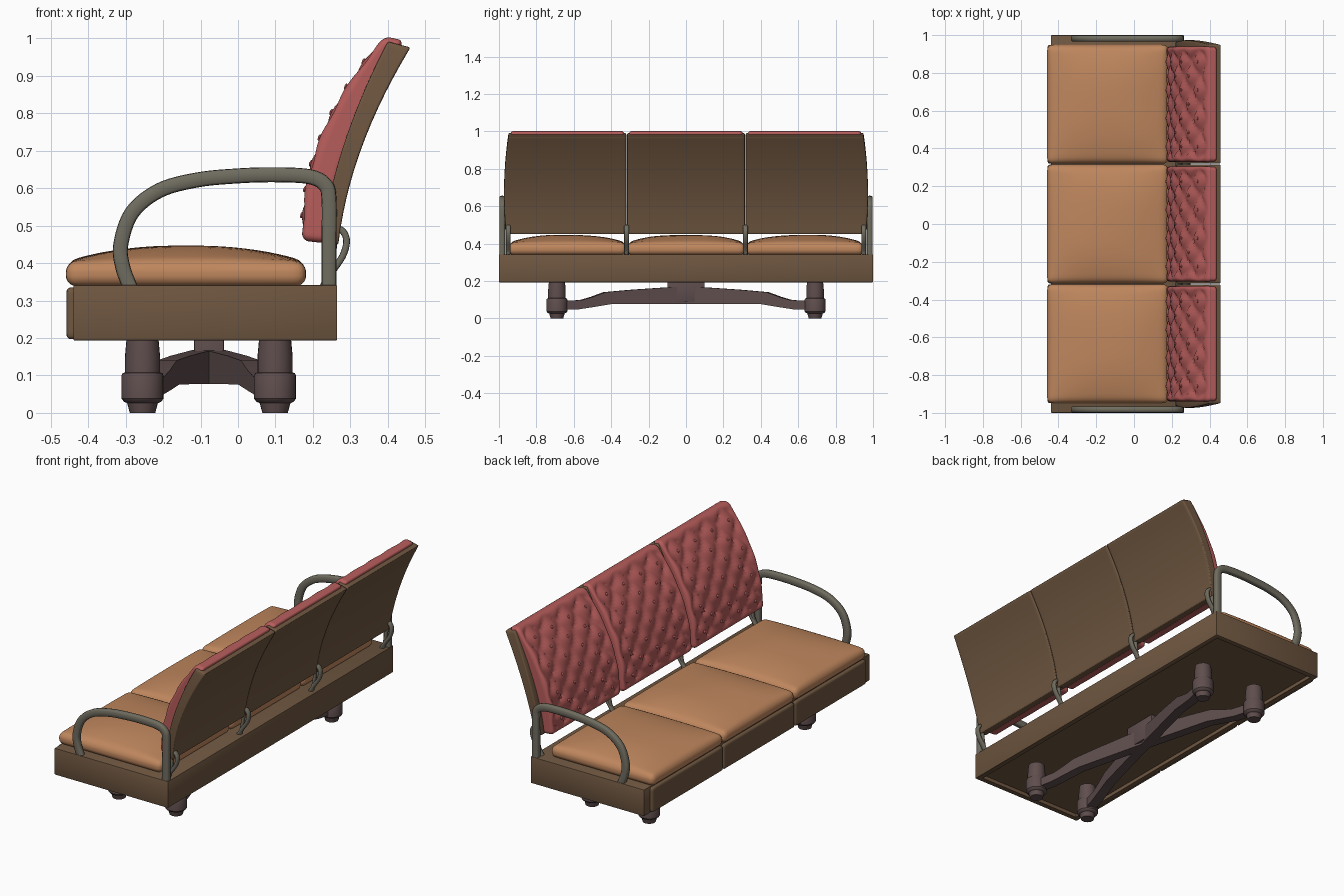
import bpy, bmesh, math
from mathutils import Vector, Matrix

if "Cube" in bpy.data.objects:
    bpy.data.objects.remove(bpy.data.objects["Cube"])


def mat(name, r, g, b):
    m = bpy.data.materials.new(name)
    m.diffuse_color = (r, g, b, 1)
    m.use_nodes = True
    m.node_tree.nodes["Principled BSDF"].inputs["Base Color"].default_value = m.diffuse_color
    return m


BROWN = mat("brown_wood", 0.16, 0.095, 0.052)
TAN = mat("tan_leather", 0.52, 0.24, 0.11)
RED = mat("red_leather", 0.47, 0.11, 0.105)
METAL = mat("grey_metal", 0.16, 0.15, 0.115)
IRON = mat("dark_iron", 0.115, 0.075, 0.075)


def finish(bm, name, m, angle=35):
    bmesh.ops.recalc_face_normals(bm, faces=bm.faces)
    me = bpy.data.meshes.new(name)
    bm.to_mesh(me)
    bm.free()
    me.polygons.foreach_set("use_smooth", [True] * len(me.polygons))
    me.set_sharp_from_angle(angle=math.radians(angle))
    me.materials.append(m)
    ob = bpy.data.objects.new(name, me)
    bpy.context.collection.objects.link(ob)
    return ob


def rounded_box(name, m, half, r, cuts, shape):
    """Rounded box whose points are passed through shape(Vector) -> position."""
    bm = bmesh.new()
    bmesh.ops.create_cube(bm, size=2)
    bmesh.ops.subdivide_edges(bm, edges=bm.edges[:], cuts=cuts, use_grid_fill=True)
    for v in bm.verts:
        p = Vector([math.sin(c * math.pi / 2) * h for c, h in zip(v.co, half)])
        q = Vector([max(-(h - r), min(h - r, c)) for c, h in zip(p, half)])
        d = p - q
        v.co = shape(q + d.normalized() * r if d.length > 1e-6 and
                     max(abs(a) - h for a, h in zip(p, half)) > -1e-6 else p)
    return finish(bm, name, m)


def spline(pts, n=6):
    """Catmull-Rom smoothing of 2D points."""
    P = [Vector(p) for p in pts]
    P = [2 * P[0] - P[1]] + P + [2 * P[-1] - P[-2]]
    out = []
    for a, b, c, d in zip(P, P[1:], P[2:], P[3:]):
        for i in range(n):
            t = i / n
            out.append(0.5 * (2 * b + (c - a) * t + (2 * a - 5 * b + 4 * c - d) * t * t
                              + (3 * b - a - 3 * c + d) * t ** 3))
    return out + [P[-2]]


def sweep(name, m, pts, hw, hd, y):
    """Rounded strap along an xz path."""
    path = spline(pts)
    bm, rings = bmesh.new(), []
    for i, p in enumerate(path):
        t = (path[min(i + 1, len(path) - 1)] - path[max(i - 1, 0)]).normalized()
        ring = []
        for k in range(12):
            c, s = math.cos(k * math.pi / 6), math.sin(k * math.pi / 6)
            u = math.copysign(abs(c) ** 0.55, c) * hw
            w = math.copysign(abs(s) ** 0.55, s) * hd
            ring.append(bm.verts.new((p.x - t.y * u, y + w, p.y + t.x * u)))
        rings.append(ring)
    for a, b in zip(rings, rings[1:]):
        for k in range(12):
            bm.faces.new((a[k], a[k - 1], b[k - 1], b[k]))
    bm.faces.new(rings[0])
    bm.faces.new(rings[-1])
    return finish(bm, name, m, 50)


def box(name, m, lo, hi, bevel=0.004, recess=0):
    bm = bmesh.new()
    bmesh.ops.create_cube(bm, size=1)
    for v in bm.verts:
        v.co = [l + (c + 0.5) * (h - l) for c, l, h in zip(v.co, lo, hi)]
    bmesh.ops.bevel(bm, geom=bm.edges[:], offset=bevel, segments=2, affect='EDGES', profile=0.5)
    if recess:
        bm.normal_update()
        f = max((f for f in bm.faces if f.normal.z < -0.99), key=lambda f: f.calc_area())
        bmesh.ops.inset_region(bm, faces=[f], thickness=0.035)
        bmesh.ops.translate(bm, verts=f.verts[:], vec=(0, 0, 0.001))
        bmesh.ops.inset_region(bm, faces=[f], thickness=0.001, depth=-recess)
    return finish(bm, name, m)


def bez(P, t):
    a, b, c = (Vector(p) for p in P)
    return a * (1 - t) ** 2 + b * 2 * t * (1 - t) + c * t * t


# Base frame with recessed underside
box("base_frame", BROWN, (-0.44, -1, 0.193), (0.265, 1, 0.342), recess=0.02)

# Side profiles (x, z) of the reclined backs
PAD_FRONT = [(0.171, 0.46), (0.155, 0.737), (0.39, 1.006)]
PAD_REAR = [(0.235, 0.453), (0.27, 0.715), (0.445, 0.994)]
SHELL_FRONT = [(0.223, 0.456), (0.256, 0.717), (0.40, 0.992)]
SHELL_REAR = [(0.268, 0.449), (0.297, 0.707), (0.461, 0.976)]
HX, HZ = 0.034, 0.275
COL, ROW = 0.075, 2 * HZ / 8


def pad_point(p, cy):
    s, t = (1 - p.x / HX) / 2, (p.z / HZ + 1) / 2
    a, b = p.y / COL, (p.z + HZ) / ROW
    # Diamond pleats with deep dimples, fading out at the borders
    puff = abs(math.sin(math.pi * (a + b + 1) / 2) * math.sin(math.pi * (a - b + 1) / 2)) ** 0.5
    edge = min(1, (0.305 - abs(p.y)) / 0.05, (HZ - abs(p.z)) / 0.05)
    depth = 0.024 * (1 - puff) * max(edge, 0) * max(0, 2 * s - 1)
    f, r = bez(PAD_FRONT, t), bez(PAD_REAR, t)
    q = r.lerp(f, s) + (r - f).normalized() * depth
    return Vector((q.x, cy + p.y, q.y))


for o, label in ((-1, "near"), (0, "middle"), (1, "far")):
    cy = o * 0.634

    # Front fascia panel
    rounded_box(f"fascia_{label}", BROWN, (0.015, 0.314, 0.069), 0.012, 12,
                lambda p: Vector((p.x - 0.443, p.y + cy, p.z + 0.266)))

    # Puffed seat cushion
    def seat_point(p):
        u, v = abs(p.x / 0.321), abs(p.y / 0.315)
        crown = (1 - u ** 2.5) * (1 - v ** 3)
        z = 0.371 + p.z
        if p.z > 0:
            z += crown * 0.041 * p.z / 0.033
            z += 0.002 * math.sin(9 * p.x + 2 * o) * math.sin(11 * p.y + o) * crown
        return Vector((p.x - 0.139, p.y + cy, z))
    rounded_box(f"seat_cushion_{label}", TAN, (0.321, 0.315, 0.033), 0.03, 26, seat_point)

    # Back shell, outer ends bowed outward
    def shell_point(p):
        s, t = (1 - p.x / HX) / 2, (p.z / HZ + 1) / 2
        q = bez(SHELL_REAR, t).lerp(bez(SHELL_FRONT, t), s)
        bow = o * max(0, p.y * o / 0.315) * (0.07 * t * (1 - t) + 0.012 * (1 - t))
        return Vector((q.x, cy + p.y + bow, q.y))
    rounded_box(f"back_shell_{label}", BROWN, (HX, 0.315, HZ), 0.007, 18, shell_point)

    # Tufted back pad and its buttons
    rounded_box(f"back_pad_{label}", RED, (HX, 0.305, HZ), 0.02, 54, lambda p: pad_point(p, cy))
    bm = bmesh.new()
    for j in range(1, 8):
        for i in range(-3, 4):
            if (i + j) % 2 == 0:
                c = pad_point(Vector((-HX, i * COL, j * ROW - HZ)), cy)
                M = Matrix.Translation(c) @ Matrix.Rotation(0.35, 4, 'Y') @ Matrix.Diagonal((0.5, 1, 1, 1))
                bmesh.ops.create_uvsphere(bm, u_segments=10, v_segments=6, radius=0.009, matrix=M)
    finish(bm, f"back_buttons_{label}", RED)

# Looped armrests
ARM = [(-0.288, 0.335), (-0.308, 0.39), (-0.313, 0.45), (-0.283, 0.535), (-0.21, 0.594), (-0.11, 0.622),
       (0.0, 0.633), (0.1, 0.636), (0.19, 0.631), (0.232, 0.61), (0.243, 0.57), (0.243, 0.45), (0.243, 0.335)]
for s in (-1, 1):
    sweep("armrest", METAL, ARM, 0.02, 0.016, s * 0.982)

# Hooked brackets carrying the backs
HOOK = [(0.225, 0.335), (0.25, 0.375), (0.28, 0.42), (0.29, 0.46), (0.278, 0.487), (0.255, 0.492)]
STAY = [(0.235, 0.335), (0.247, 0.38), (0.255, 0.43), (0.258, 0.49)]
for y in (-0.95, -0.318, 0.318, 0.95):
    sweep("back_bracket", METAL, HOOK, 0.009, 0.013, y)
    sweep("back_stay", METAL, STAY, 0.008, 0.01, y)

# Turned feet
CX, LX, LY = -0.078, 0.177, 0.69
FOOT = [(0.034, 0), (0.041, 0.026), (0.05, 0.03), (0.056, 0.038), (0.056, 0.1), (0.053, 0.106),
        (0.047, 0.108), (0.047, 0.15), (0.043, 0.195)]
# Half outline (distance from centre, z) of a brace arm
BRACE = [(0, 0.172), (0.1, 0.166), (0.3, 0.153), (0.45, 0.14), (0.52, 0.115), (0.58, 0.098), (0.7, 0.092),
         (0.7, 0.045), (0.6, 0.048), (0.52, 0.06), (0.42, 0.076), (0, 0.078)]
for sx in (-1, 1):
    for sy in (-1, 1):
        bm = bmesh.new()
        rings = [[bm.verts.new((CX + sx * LX + r * math.cos(k * math.pi / 12),
                                sy * LY + r * math.sin(k * math.pi / 12), z)) for k in range(24)]
                 for r, z in FOOT]
        for a, b in zip(rings, rings[1:]):
            for k in range(24):
                bm.faces.new((a[k], a[k - 1], b[k - 1], b[k]))
        bm.faces.new(rings[0])
        bm.faces.new(rings[-1])
        finish(bm, "foot", IRON, 30)

        # Brace arm from hub to foot
        d = Vector((sx * LX, sy * LY, 0)).normalized()
        n = Vector((-d.y, d.x, 0)) * 0.027
        bm = bmesh.new()
        f = bm.faces.new([bm.verts.new(Vector((CX, 0, z)) + d * r - n) for r, z in BRACE])
        e = bmesh.ops.extrude_face_region(bm, geom=[f])
        bmesh.ops.translate(bm, verts=[v for v in e["geom"] if isinstance(v, bmesh.types.BMVert)], vec=2 * n)
        finish(bm, "brace_arm", IRON, 30)

# Central hub
box("brace_hub", IRON, (CX - 0.04, -0.1, 0.09), (CX + 0.04, 0.1, 0.215))
